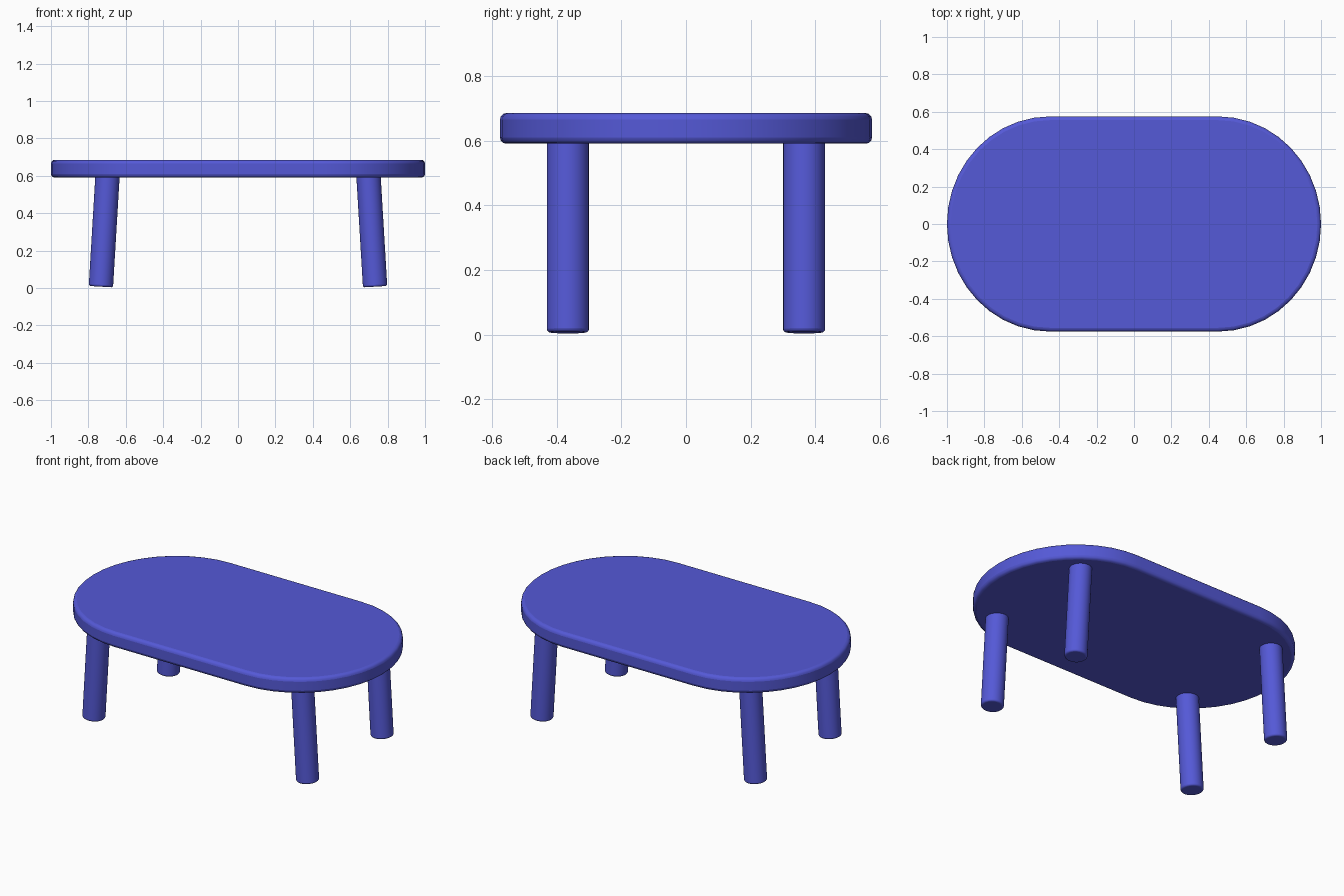
import bpy, bmesh
from math import sin, cos, pi, atan2
from mathutils import Matrix, Vector

if "Cube" in bpy.data.objects:
    bpy.data.objects.remove(bpy.data.objects["Cube"])

mat = bpy.data.materials.new("blue")
mat.diffuse_color = (0.09, 0.10, 0.68, 1)
mat.use_nodes = True
mat.node_tree.nodes["Principled BSDF"].inputs["Base Color"].default_value = mat.diffuse_color


def finish(bm, name, bevel):
    bmesh.ops.recalc_face_normals(bm, faces=bm.faces)
    me = bpy.data.meshes.new(name)
    bm.to_mesh(me)
    bm.free()
    ob = bpy.data.objects.new(name, me)
    bpy.context.collection.objects.link(ob)
    me.materials.append(mat)
    mod = ob.modifiers.new("soft_edge", 'BEVEL')
    mod.width = bevel
    mod.segments = 3
    mod.limit_method = 'ANGLE'
    mod.angle_limit = 1.0
    bpy.ops.object.select_all(action='DESELECT')
    bpy.context.view_layer.objects.active = ob
    ob.select_set(True)
    bpy.ops.object.shade_smooth_by_angle(angle=0.7)
    return ob


# Table top: slab with straight long sides and rounded ends
Z0, Z1 = 0.59, 0.685
SEG, CX, RX, RY = 20, 0.45, 0.55, 0.575
bm = bmesh.new()
ring = []
for side in (1, -1):
    for i in range(SEG + 1):
        a = -pi / 2 + pi * i / SEG
        ring.append(bm.verts.new((side * (CX + RX * cos(a)), side * RY * sin(a), Z0)))
face = bm.faces.new(ring)
ext = bmesh.ops.extrude_face_region(bm, geom=[face], use_keep_orig=True)
bmesh.ops.translate(bm, vec=(0, 0, Z1 - Z0),
                    verts=[g for g in ext["geom"] if isinstance(g, bmesh.types.BMVert)])
finish(bm, "table_top", 0.02)


# Legs: round posts splayed outward along x
R = 0.065
for sx, side in ((-1, "left"), (1, "right")):
    for sy, end in ((-1, "front"), (1, "back")):
        foot = Vector((sx * 0.733, sy * 0.365, 0.007))
        head = Vector((sx * 0.697, sy * 0.365, 0.61))
        axis = head - foot
        bm = bmesh.new()
        bmesh.ops.create_cone(
            bm, cap_ends=True, segments=32, radius1=R, radius2=R, depth=axis.length,
            matrix=Matrix.Translation((foot + head) / 2)
            @ Matrix.Rotation(atan2(axis.x, axis.z), 4, 'Y'))
        finish(bm, f"{end}_{side}_leg", 0.01)
